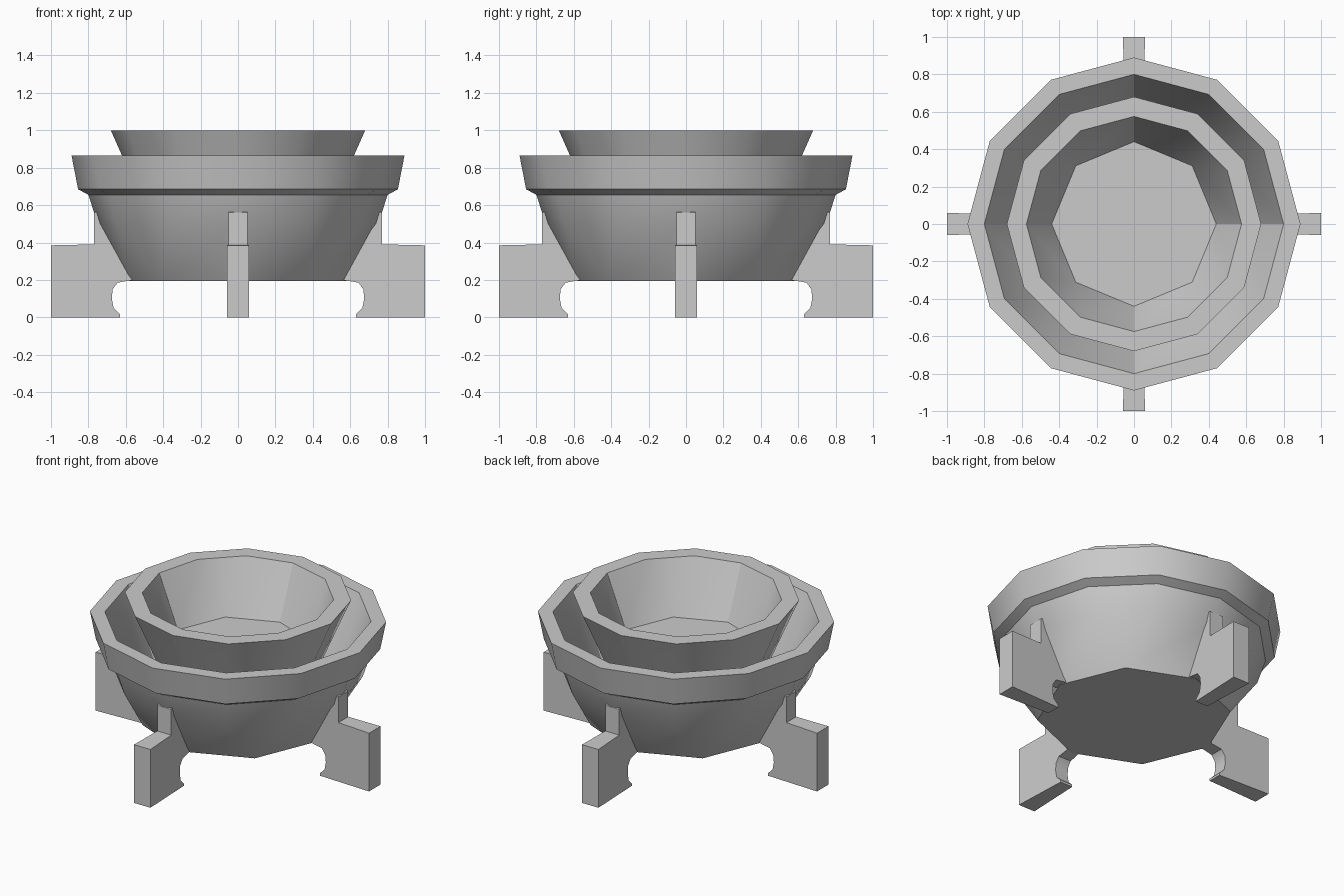
import bpy, bmesh
from math import sin, cos, radians

cube = bpy.data.objects.get("Cube")
if cube:
    bpy.data.objects.remove(cube)

grey = bpy.data.materials.new("plain_grey")
grey.use_nodes = True
colour = (0.6, 0.6, 0.6, 1)
grey.diffuse_color = colour
grey.node_tree.nodes["Principled BSDF"].inputs["Base Color"].default_value = colour


def finish(name, bm, angle):
    bmesh.ops.recalc_face_normals(bm, faces=bm.faces)
    mesh = bpy.data.meshes.new(name)
    bm.to_mesh(mesh)
    bm.free()
    mesh.materials.append(grey)
    obj = bpy.data.objects.new(name, mesh)
    bpy.context.collection.objects.link(obj)
    bpy.ops.object.select_all(action='DESELECT')
    obj.select_set(True)
    bpy.context.view_layer.objects.active = obj
    bpy.ops.object.shade_smooth_by_angle(angle=radians(angle))
    return obj


def ring_angles(sides):
    # an eight-sided ring reuses the twelve points, merging pairs on the diagonals
    quarter = (0, 30, 60) if sides == 12 else (0, 45, 45)
    return [radians(q * 90 + a) for q in range(4) for a in quarter]


def bowl(name, profile):
    bm = bmesh.new()
    rings = [[bm.verts.new((r * cos(a), r * sin(a), z)) for a in ring_angles(sides)]
             for r, z, sides in profile]
    for low, high in zip(rings, rings[1:]):
        for i in range(12):
            j = (i + 1) % 12
            bm.faces.new((low[i], low[j], high[j], high[i]))
    # close the underside and the inner floor
    bm.faces.new(rings[0])
    bm.faces.new(rings[-1])
    bmesh.ops.remove_doubles(bm, verts=bm.verts, dist=0.0001)
    return finish(name, bm, 31)


# Large bowl: underside, curved body, raised rim, inside wall and floor
bowl("outer_bowl", [(0.58, 0.195, 8), (0.75, 0.50, 12), (0.80, 0.655, 12),
                    (0.855, 0.685, 12), (0.89, 0.865, 12), (0.80, 0.865, 12),
                    (0.61, 0.40, 8)])

# Small bowl nested inside it
bowl("inner_bowl", [(0.42, 0.40, 12), (0.62, 0.865, 12), (0.68, 1.0, 12),
                    (0.575, 1.0, 12), (0.44, 0.66, 8)])

# Four stepped legs with a scooped foot, slightly tapered towards the bowl
leg_profile = [(1.0, 0), (1.0, 0.385), (0.77, 0.39), (0.77, 0.56), (0.755, 0.565),
               (0.73, 0.5), (0.56, 0.2), (0.59, 0.195), (0.645, 0.185),
               (0.67, 0.15), (0.675, 0.1), (0.665, 0.05), (0.63, 0.015), (0.63, 0)]


def leg(name, turn):
    bm = bmesh.new()
    c, s = round(cos(radians(turn))), round(sin(radians(turn)))
    sides = []
    for sign in (-1, 1):
        loop = []
        for r, z in leg_profile:
            w = sign * (0.06 - 0.04 * (1 - r))
            loop.append(bm.verts.new((r * c - w * s, r * s + w * c, z)))
        sides.append(loop)
        bm.faces.new(loop)
    n = len(leg_profile)
    for i in range(n):
        j = (i + 1) % n
        bm.faces.new((sides[0][i], sides[0][j], sides[1][j], sides[1][i]))
    return finish(name, bm, 31)


for name, turn in (("left_leg", 0), ("back_leg", 90), ("right_leg", 180), ("front_leg", 270)):
    leg(name, turn)
